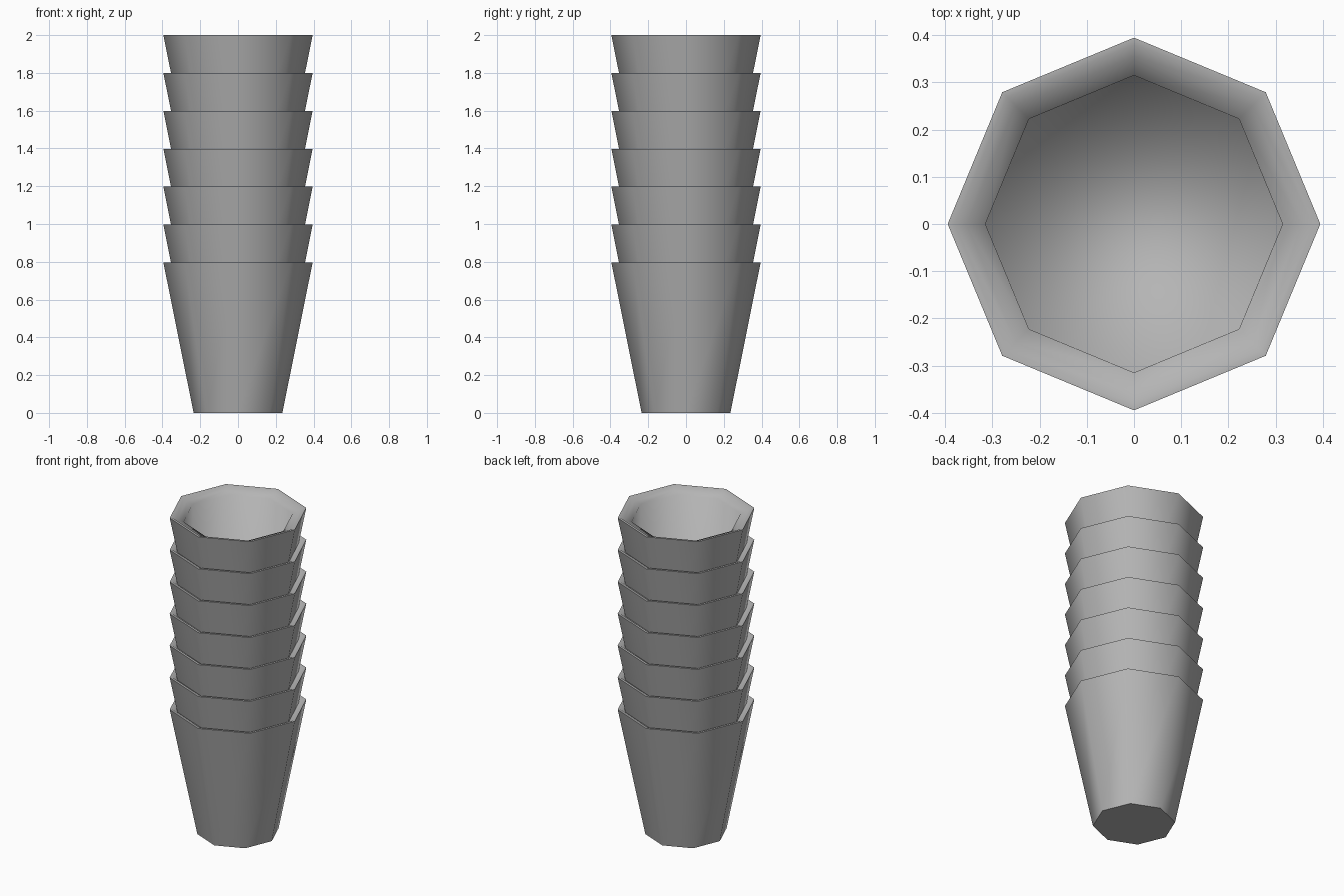
import bpy, bmesh
from math import cos, sin, pi

if "Cube" in bpy.data.objects:
    bpy.data.objects.remove(bpy.data.objects["Cube"])

SIDES = 8
HEIGHT = 0.796
COUNT = 7
PITCH = (2.0 - HEIGHT) / (COUNT - 1)

# Cup profile (radius, height): outer wall, rounded lip, inner wall, inner floor
PROFILE = [(0.235, 0), (0.395, HEIGHT), (0.38, HEIGHT), (0.355, HEIGHT - 0.018),
           (0.315, HEIGHT - 0.03), (0.313, HEIGHT - 0.32)]
SHARP_RINGS = (0, 1)  # foot edge and outer rim edge stay crisp

# Mid grey
grey = bpy.data.materials.new("grey")
grey.diffuse_color = (0.46, 0.46, 0.46, 1)
grey.use_nodes = True
grey.node_tree.nodes["Principled BSDF"].inputs["Base Color"].default_value = grey.diffuse_color


def cup_mesh():
    bm = bmesh.new()
    rings = [[bm.verts.new((r * cos(2 * pi * i / SIDES), r * sin(2 * pi * i / SIDES), z))
              for i in range(SIDES)] for r, z in PROFILE]
    for a, b in zip(rings, rings[1:]):
        for i in range(SIDES):
            j = (i + 1) % SIDES
            bm.faces.new((a[i], a[j], b[j], b[i]))
    bm.faces.new(rings[0][::-1])   # underside
    bm.faces.new(rings[-1])        # inner floor
    for f in bm.faces:
        f.smooth = True
    for k in SHARP_RINGS:
        for i in range(SIDES):
            bm.edges.get((rings[k][i], rings[k][(i + 1) % SIDES])).smooth = False
    mesh = bpy.data.meshes.new("cup")
    bm.to_mesh(mesh)
    bm.free()
    mesh.materials.append(grey)
    return mesh


# Stack of nested cups sharing one mesh
mesh = cup_mesh()
for n in range(COUNT):
    cup = bpy.data.objects.new(f"cup_{n + 1}", mesh)
    cup.location.z = n * PITCH
    bpy.context.collection.objects.link(cup)
